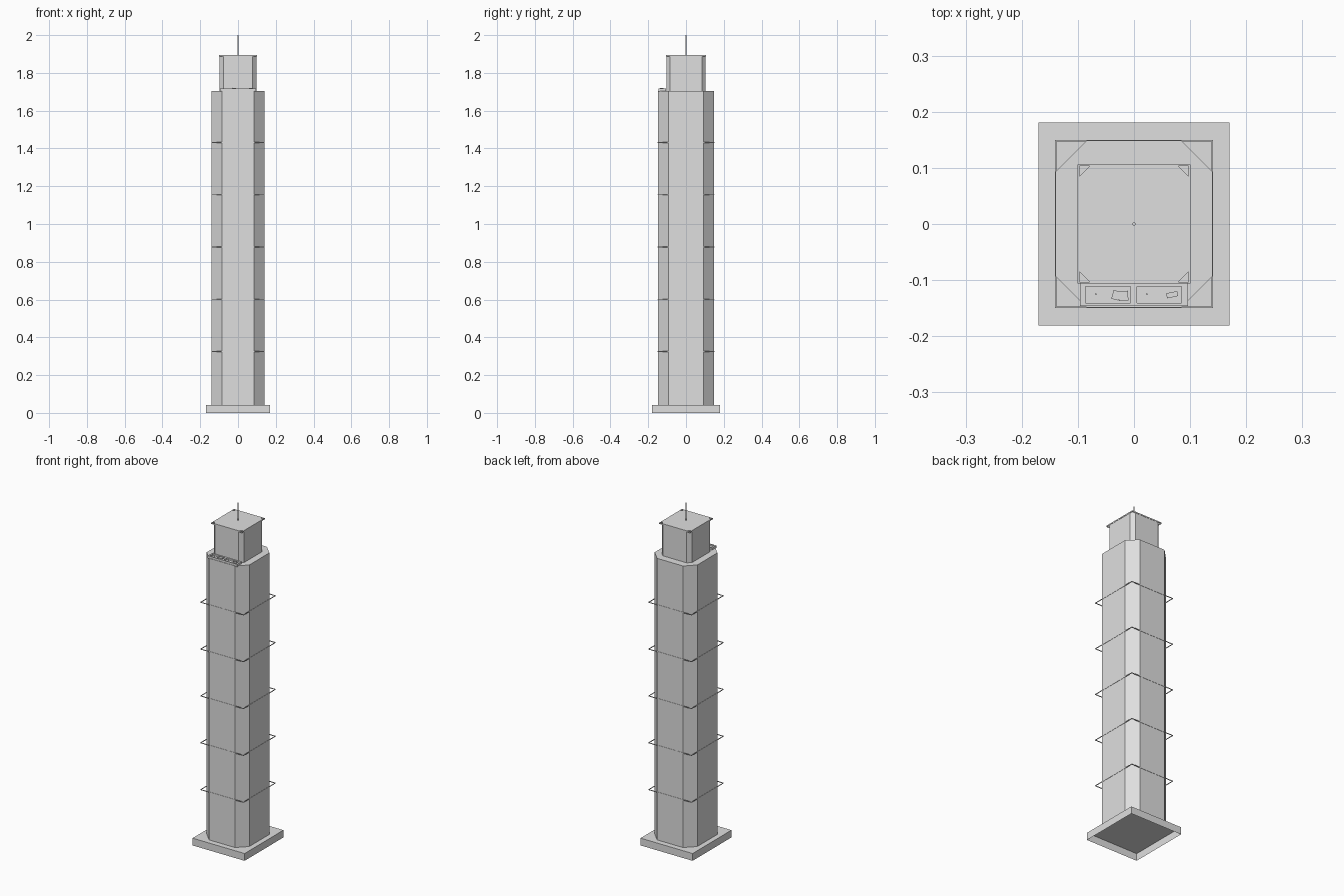
import bpy, bmesh, math
from mathutils import Matrix

if "Cube" in bpy.data.objects:
    bpy.data.objects.remove(bpy.data.objects["Cube"])

concrete = bpy.data.materials.new("pale_concrete")
concrete.diffuse_color = (0.74, 0.74, 0.74, 1)
concrete.use_nodes = True
concrete.node_tree.nodes["Principled BSDF"].inputs["Base Color"].default_value = concrete.diffuse_color


def finish(name, bm):
    """Turn a bmesh into a named object."""
    bmesh.ops.recalc_face_normals(bm, faces=bm.faces)
    mesh = bpy.data.meshes.new(name)
    bm.to_mesh(mesh)
    bm.free()
    mesh.materials.append(concrete)
    ob = bpy.data.objects.new(name, mesh)
    bpy.context.collection.objects.link(ob)
    return ob


def add_box(bm, x0, x1, y0, y1, z0, z1, turn=0):
    centre = Matrix.Translation(((x0 + x1) / 2, (y0 + y1) / 2, (z0 + z1) / 2))
    size = Matrix.Diagonal((x1 - x0, y1 - y0, z1 - z0, 1))
    spin = Matrix.Rotation(math.radians(turn), 4, 'Z')
    return bmesh.ops.create_cube(bm, size=1, matrix=centre @ spin @ size)["verts"]


def chamfered_shaft(name, hx, hy, cut, z0, z1):
    """Rectangular shaft with its four vertical edges cut off."""
    bm = bmesh.new()
    add_box(bm, -hx, hx, -hy, hy, z0, z1)
    upright = [e for e in bm.edges
               if abs(e.verts[0].co.z - e.verts[1].co.z) > 0.01]
    bmesh.ops.bevel(bm, geom=upright, offset=cut, segments=1, affect='EDGES')
    return finish(name, bm)


def square_frame(name, hx, hy, width, z0, z1):
    """Thin rectangular hoop, mitred at the corners."""
    bm = bmesh.new()
    signs = [(-1, -1), (1, -1), (1, 1), (-1, 1)]
    loops = []
    for inset, z in ((0, z0), (0, z1), (width, z1), (width, z0)):
        loops.append([bm.verts.new((sx * (hx - inset), sy * (hy - inset), z))
                      for sx, sy in signs])
    for i in range(4):
        a, b = loops[i], loops[(i + 1) % 4]
        for j in range(4):
            k = (j + 1) % 4
            bm.faces.new((a[j], a[k], b[k], b[j]))
    return finish(name, bm)


# Plinth, hollow underneath
bm = bmesh.new()
add_box(bm, -0.17, 0.17, -0.181, 0.181, 0, 0.043)
floor = [f for f in bm.faces if f.calc_center_median().z < 0.001]
top = [f for f in bm.faces if f.calc_center_median().z > 0.042]
bmesh.ops.delete(bm, geom=floor, context='FACES_ONLY')
plinth = finish("plinth", bm)

# Main shaft and its five hoops
chamfered_shaft("main_shaft", 0.1395, 0.1485, 0.055, 0.043, 1.705)
for i in range(5):
    z = 0.325 + i * 0.2765
    square_frame(f"shaft_hoop_{i + 1}", 0.141, 0.15, 0.0028, z - 0.002, z + 0.002)

# Upper block with a frame flush with its roof
chamfered_shaft("upper_block", 0.099, 0.1045, 0.021, 1.705, 1.895)
square_frame("roof_frame", 0.1005, 0.106, 0.003, 1.888, 1.895)

# Roof mast
bm = bmesh.new()
bmesh.ops.create_cone(bm, cap_ends=True, segments=12, radius1=0.003, radius2=0.003,
                      depth=0.105, matrix=Matrix.Translation((0, 0, 1.9475)))
finish("mast", bm)

# Terrace tray: floor, long rails and cross walls
bm = bmesh.new()
add_box(bm, -0.096, 0.096, -0.146, -0.105, 1.702, 1.708)
for y0, y1 in ((-0.146, -0.141), (-0.111, -0.105)):
    add_box(bm, -0.096, 0.096, y0, y1, 1.708, 1.717)
for x0, x1 in ((-0.096, -0.086), (-0.006, 0.005), (0.085, 0.096)):
    add_box(bm, x0, x1, -0.141, -0.111, 1.708, 1.717)
finish("terrace_tray", bm)

# Small equipment standing in the tray
for name, x, y, w, d, h, turn in (
        ("vent_box", -0.032, -0.127, 0.013, 0.016, 0.010, -15),
        ("cooling_box", -0.019, -0.128, 0.017, 0.017, 0.012, 4),
        ("low_unit", 0.068, -0.126, 0.020, 0.009, 0.011, 12)):
    bm = bmesh.new()
    add_box(bm, x - w / 2, x + w / 2, y - d / 2, y + d / 2, 1.708, 1.708 + h, turn)
    finish(name, bm)
for i, x in enumerate((-0.068, 0.023)):
    bm = bmesh.new()
    bmesh.ops.create_cone(bm, cap_ends=True, segments=8, radius1=0.0015, radius2=0.0015,
                          depth=0.010, matrix=Matrix.Translation((x, -0.125, 1.713)))
    finish(f"vent_pipe_{i + 1}", bm)
